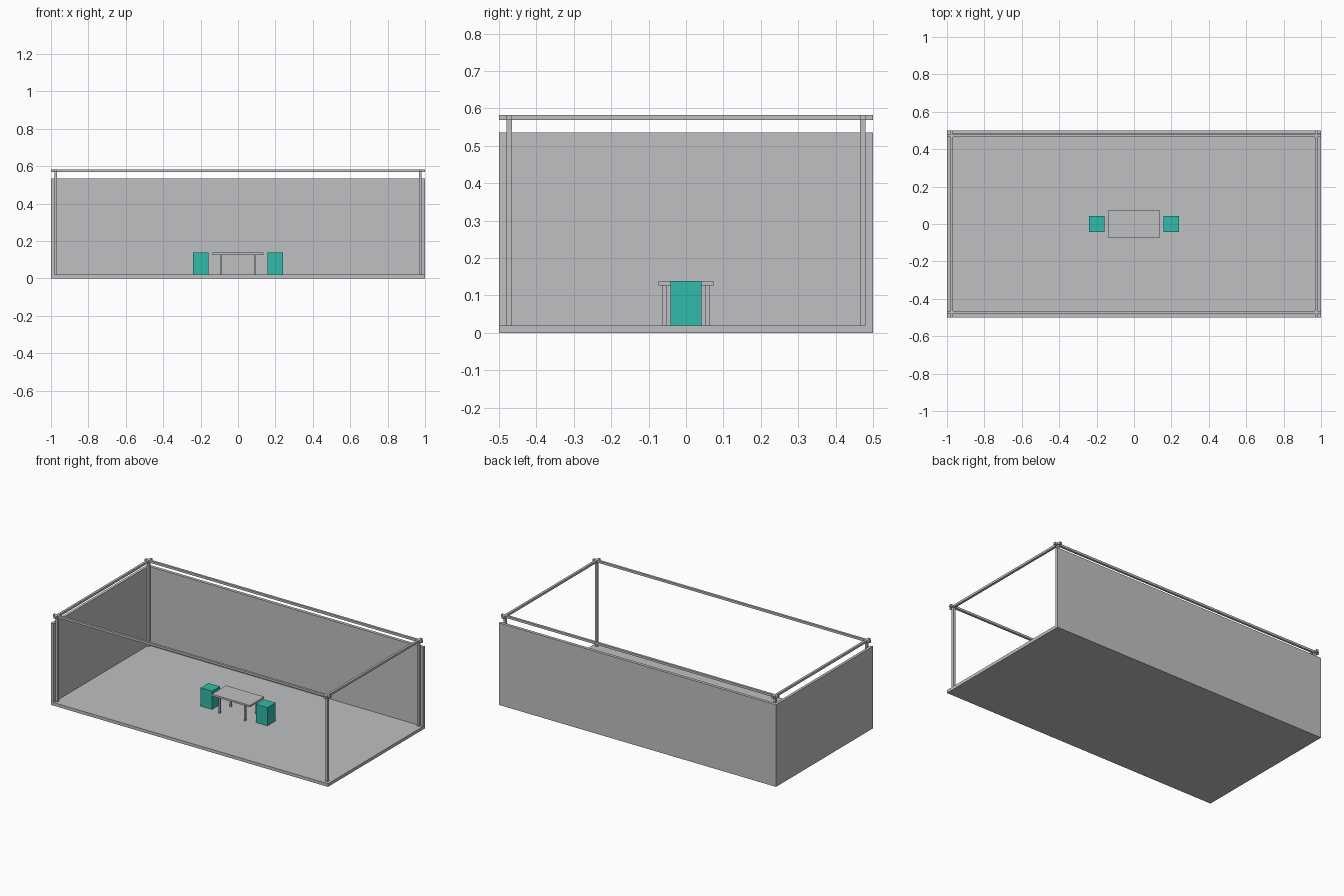
import bpy

default = bpy.data.objects.get("Cube")
if default:
    bpy.data.objects.remove(default, do_unlink=True)


def make_material(name, rgb):
    mat = bpy.data.materials.new(name)
    mat.use_nodes = True
    mat.diffuse_color = (*rgb, 1)
    mat.node_tree.nodes["Principled BSDF"].inputs["Base Color"].default_value = (*rgb, 1)
    return mat


grey = make_material("light_grey", (0.52, 0.53, 0.54))
teal = make_material("teal", (0.03, 0.50, 0.40))


def box(name, xs, ys, zs, mat=grey):
    """Axis-aligned box from its low and high limits."""
    limits = (xs, ys, zs)
    bpy.ops.mesh.primitive_cube_add(size=1, location=[(a + b) / 2 for a, b in limits])
    obj = bpy.context.object
    obj.name = name
    obj.scale = [b - a for a, b in limits]
    bpy.ops.object.transform_apply(location=False, rotation=False, scale=True)
    obj.data.materials.append(mat)
    return obj


def around(centre, width):
    return centre - width / 2, centre + width / 2


FLOOR, WALL, TOP = 0.02, 0.535, 0.583
BAR = 0.015               # thickness of posts and rails
POST_X, POST_Y = 0.974, 0.472
sides = {"right": 1, "left": -1}
ends = {"front": -1, "back": 1}

# Floor and the two walls
box("floor", (-1, 1), (-0.5, 0.5), (0, FLOOR))
box("back_wall", (-1, 1), (0.48, 0.5), (FLOOR, WALL))
box("side_wall", (-1, -0.982), (-0.5, 0.48), (FLOOR, WALL))

# Frame of posts and crossing top rails
rail_z = (TOP - 0.014, TOP)
for end, sy in ends.items():
    box(end + "_rail", (-1, 1), around(sy * POST_Y, BAR), rail_z)
for side, sx in sides.items():
    box(side + "_rail", around(sx * POST_X, BAR), (-0.5, 0.5), rail_z)
    for end, sy in ends.items():
        box(f"{end}_{side}_post", around(sx * POST_X, BAR),
            around(sy * POST_Y, BAR), (FLOOR, rail_z[0]))

# Table
TABLE = 0.126
box("table_top", around(0, 0.275), around(0, 0.148), (TABLE, 0.138))
for side, sx in sides.items():
    for end, sy in ends.items():
        box(f"table_{end}_{side}_leg", around(sx * 0.092, 0.011),
            around(sy * 0.058, 0.011), (FLOOR, TABLE))

# Block seats either side of the table
for side, sx in sides.items():
    box(side + "_seat", around(sx * 0.2, 0.083), around(0, 0.083), (FLOOR, 0.139), teal)
